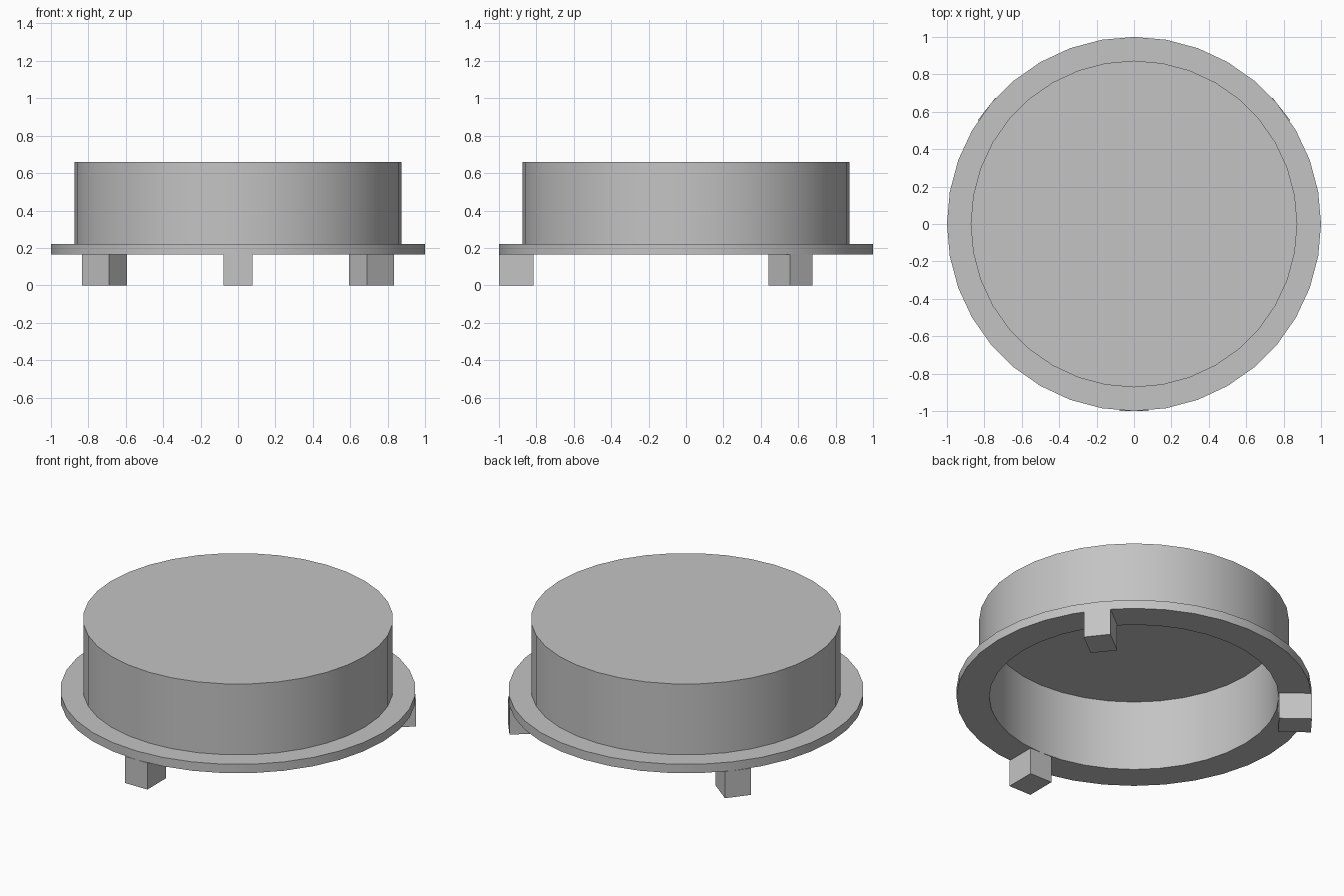
import bpy, math
from mathutils import Matrix

cube = bpy.data.objects.get("Cube")
if cube:
    bpy.data.objects.remove(cube, do_unlink=True)

grey = bpy.data.materials.new("plain grey")
grey.use_nodes = True
colour = (0.55, 0.55, 0.55, 1)
grey.diffuse_color = colour
grey.node_tree.nodes["Principled BSDF"].inputs["Base Color"].default_value = colour


def add_mesh(name, verts, faces):
    mesh = bpy.data.meshes.new(name)
    mesh.from_pydata(verts, [], faces)
    mesh.materials.append(grey)
    obj = bpy.data.objects.new(name, mesh)
    bpy.context.collection.objects.link(obj)
    return obj


def lathe(name, profile, sides):
    """Spin a (radius, height) profile round z and cap both ends."""
    verts, faces = [], []
    for r, z in profile:
        for i in range(sides):
            a = math.tau * i / sides
            verts.append((r * math.sin(a), -r * math.cos(a), z))
    for k in range(len(profile) - 1):
        for i in range(sides):
            j = (i + 1) % sides
            a, b = k * sides, (k + 1) * sides
            faces.append((a + i, a + j, b + j, b + i))
    faces.append(tuple(reversed(range(sides))))
    faces.append(tuple(range(len(verts) - sides, len(verts))))
    return add_mesh(name, verts, faces)


# Hollow cap with its flange: ceiling, inner wall, flange, outer wall, top
flange_bottom, flange_top = 0.165, 0.22
cap = lathe("flanged_cap", [
    (0.815, 0.603), (0.815, flange_bottom), (1.0, flange_bottom),
    (1.0, flange_top), (0.873, flange_top), (0.873, 0.66)], 36)
bpy.context.view_layer.objects.active = cap
cap.select_set(True)
bpy.ops.object.shade_smooth_by_angle(angle=math.radians(30))

# Three block feet under the flange, flush with its rim
for name, angle in (("front_foot", -90), ("back_left_foot", 38), ("back_right_foot", 142)):
    bpy.ops.mesh.primitive_cube_add(size=1)
    foot = bpy.context.object
    foot.name = name
    foot.data.materials.append(grey)
    foot.data.transform(Matrix.Rotation(math.radians(angle), 4, "Z")
                        @ Matrix.Translation((0.907, 0, flange_bottom / 2))
                        @ Matrix.Diagonal((0.185, 0.153, flange_bottom, 1)))
